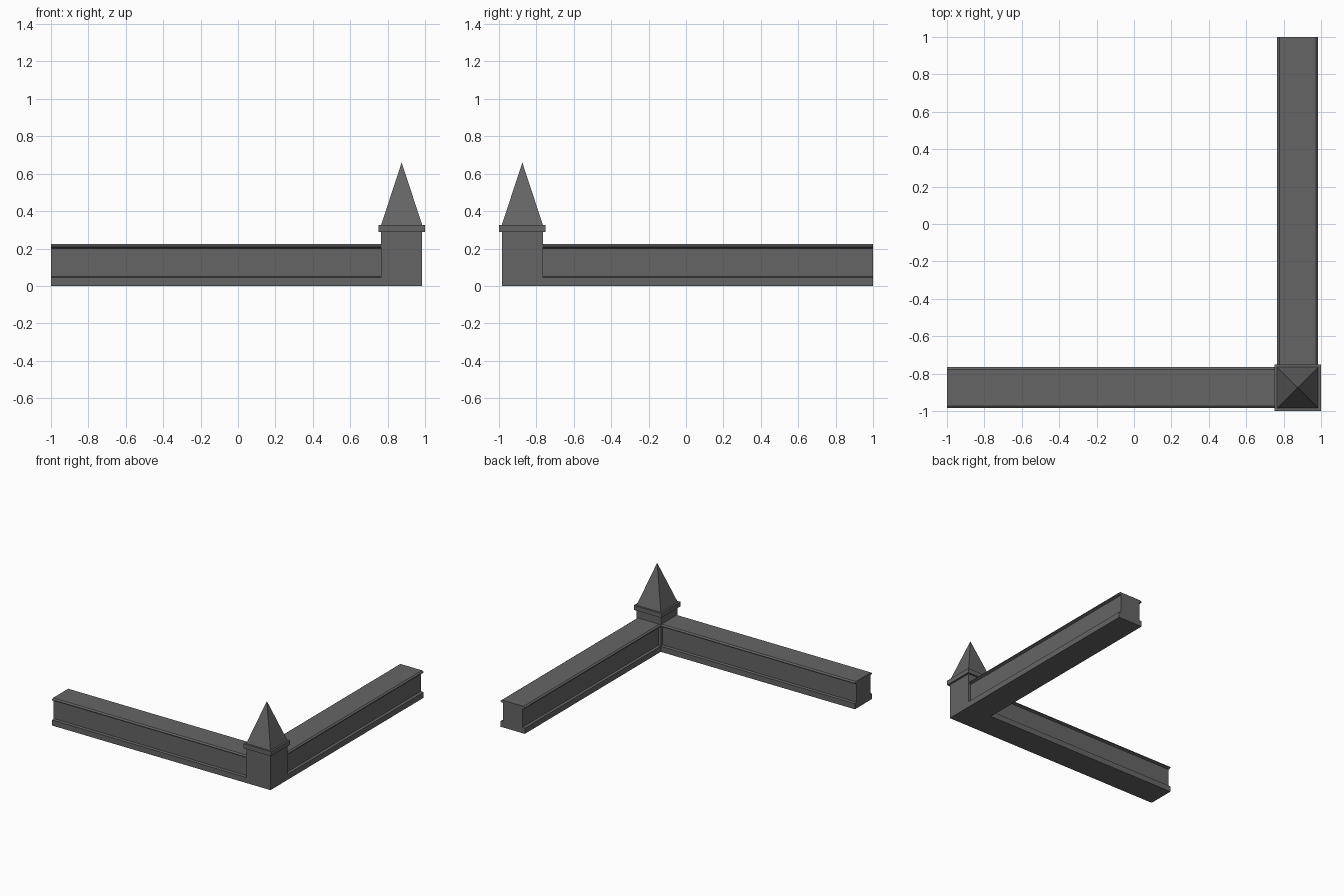
import bpy
import bmesh
from mathutils import Vector

if "Cube" in bpy.data.objects:
    bpy.data.objects.remove(bpy.data.objects["Cube"])

C = 0.875       # corner post centre: (C, -C)
H = 0.11        # half width of post and walls

stone = bpy.data.materials.new("dark grey stone")
stone.diffuse_color = (0.13, 0.13, 0.13, 1)
stone.use_nodes = True
stone.node_tree.nodes["Principled BSDF"].inputs["Base Color"].default_value = stone.diffuse_color


def finish(name, bm):
    bmesh.ops.recalc_face_normals(bm, faces=bm.faces[:])
    mesh = bpy.data.meshes.new(name)
    bm.to_mesh(mesh)
    bm.free()
    mesh.materials.append(stone)
    obj = bpy.data.objects.new(name, mesh)
    bpy.context.collection.objects.link(obj)


def extrude_profile(name, profile, place, offset):
    bm = bmesh.new()
    face = bm.faces.new([bm.verts.new(place(u, z)) for u, z in profile])
    geo = bmesh.ops.extrude_face_region(bm, geom=[face])["geom"]
    verts = [g for g in geo if isinstance(g, bmesh.types.BMVert)]
    bmesh.ops.translate(bm, verts=verts, vec=Vector(offset))
    finish(name, bm)


def square_tower(name, rings, tip=None):
    """Stack of square rings (half width, height), optionally closed to a tip."""
    bm = bmesh.new()
    loops = [[bm.verts.new((C + sx * r, -C + sy * r, z))
              for sx, sy in ((-1, -1), (1, -1), (1, 1), (-1, 1))] for r, z in rings]
    bm.faces.new(loops[0])
    for a, b in zip(loops, loops[1:]):
        for i in range(4):
            j = (i + 1) % 4
            bm.faces.new((a[i], a[j], b[j], b[i]))
    if tip is None:
        bm.faces.new(loops[-1])
    else:
        apex = bm.verts.new((C, -C, tip))
        for i in range(4):
            bm.faces.new((loops[-1][i], loops[-1][(i + 1) % 4], apex))
    finish(name, bm)


# Wall section: plinth, recessed body, coping with chamfered edges
half = [(H, 0), (H, 0.046), (H - 0.02, 0.05), (H - 0.02, 0.2),
        (H, 0.207), (H, 0.214), (H - 0.012, 0.223)]
section = half + [(-u, z) for u, z in reversed(half)]
length = 1 + C - H
extrude_profile("front_wall", section, lambda u, z: (-1, -C + u, z), (length, 0, 0))
extrude_profile("side_wall", section, lambda u, z: (C + u, 1, z), (0, -length, 0))

# Corner post, cap and pyramid roof
square_tower("corner_post", [(H, 0), (H, 0.29)])
square_tower("post_cap", [(0.125, 0.288), (0.125, 0.325)])
square_tower("pyramid_roof", [(H, 0.325)], tip=0.66)
